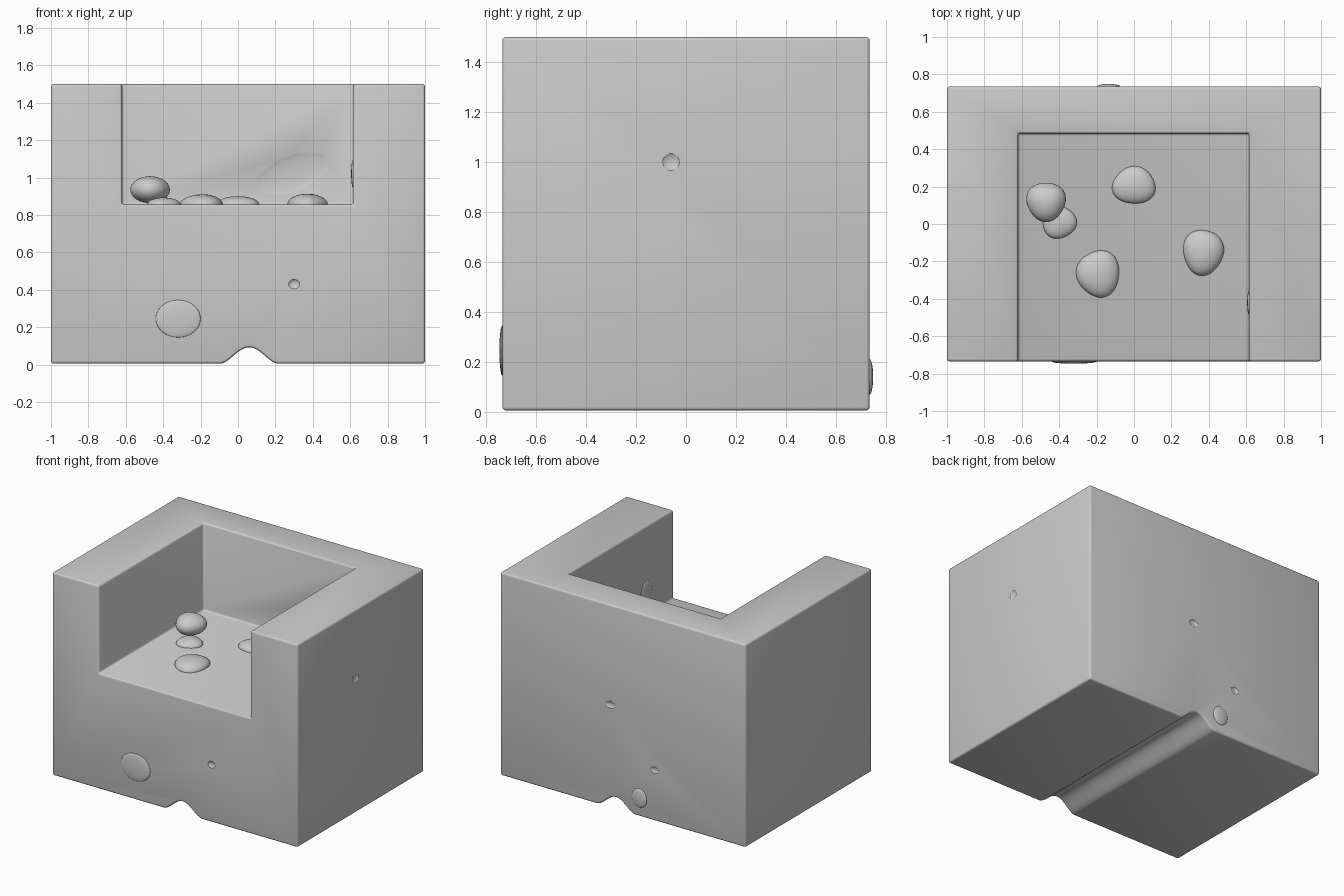
import bpy, bmesh, math
from mathutils import Vector

if "Cube" in bpy.data.objects:
    bpy.data.objects.remove(bpy.data.objects["Cube"])

X, Y, Z0, Z1 = 1.0, 0.735, 0.005, 1.5
FLOOR = 0.855


def new_object(name, bm):
    bmesh.ops.recalc_face_normals(bm, faces=bm.faces)
    mesh = bpy.data.meshes.new(name)
    bm.to_mesh(mesh)
    bm.free()
    ob = bpy.data.objects.new(name, mesh)
    bpy.context.collection.objects.link(ob)
    return ob


def box(name, lo, hi):
    bm = bmesh.new()
    bmesh.ops.create_cube(bm, size=1)
    for v in bm.verts:
        v.co = Vector([(a + b) / 2 + c * (b - a) for a, b, c in zip(lo, hi, v.co)])
    return new_object(name, bm)


def pebble(name, loc, radii, turn=(0, 0, 0), wobble=0.05, phase=0.0, seg=32):
    bm = bmesh.new()
    bmesh.ops.create_uvsphere(bm, u_segments=seg, v_segments=seg // 2, radius=1)
    for v in bm.verts:
        a = math.atan2(v.co.y, v.co.x)
        k = 1 + wobble * (1 - v.co.z ** 2) * math.sin(3 * a + phase)
        v.co = Vector([c * r * k for c, r in zip(v.co, radii)])
    for f in bm.faces:
        f.smooth = True
    ob = new_object(name, bm)
    ob.location, ob.rotation_euler = loc, turn
    return ob


def apply(ob, mod):
    bpy.context.view_layer.objects.active = ob
    bpy.ops.object.modifier_apply(modifier=mod.name)


def cut(ob, cutter):
    mod = ob.modifiers.new("cut", 'BOOLEAN')
    mod.operation, mod.solver, mod.object = 'DIFFERENCE', 'EXACT', cutter
    cutter.hide_render = True
    bpy.context.view_layer.update()
    apply(ob, mod)
    bpy.data.objects.remove(cutter)


# Main block: front outline with the drain groove, extruded front to back
n = 20
outline = [(-X, Z0)]
for i in range(n + 1):
    t = i / n
    wave = (0.5 - 0.5 * math.cos(2 * math.pi * t)) ** 0.8
    outline.append((-0.09 + 0.3 * t, Z0 + (0.092 - Z0) * wave))
outline += [(X, Z0), (X, Z1), (-X, Z1)]
bm = bmesh.new()
face = bm.faces.new([bm.verts.new((x, -Y, z)) for x, z in outline])
ext = bmesh.ops.extrude_face_region(bm, geom=[face])
bmesh.ops.translate(bm, vec=(0, 2 * Y, 0),
                    verts=[g for g in ext["geom"] if isinstance(g, bmesh.types.BMVert)])
body = new_object("armchair_block", bm)

# Seat recess, open at the front and top
cut(body, box("seat_recess_cutter", (-0.62, -1, FLOOR), (0.615, 0.485, 2)))

# Softened edges
bev = body.modifiers.new("soft", 'BEVEL')
bev.width, bev.segments, bev.limit_method, bev.angle_limit = 0.014, 3, 'ANGLE', math.radians(50)
apply(body, bev)

# Small surface dents and the shallow leaf-shaped dent on the recess back wall
dents = [((0.30, -Y - 0.01, 0.43), (0.035, 0.02, 0.03)),
         ((X + 0.01, -0.06, 1.0), (0.02, 0.04, 0.04)),
         ((0.10, Y + 0.01, 0.765), (0.045, 0.02, 0.03)),
         ((-0.26, Y + 0.01, 0.38), (0.04, 0.02, 0.03))]
for loc, radii in dents:
    cut(body, pebble("dent_cutter", loc, radii, wobble=0, seg=16))
cut(body, pebble("wall_dent_cutter", (0.29, 0.475, 1.02), (0.24, 0.02, 0.11),
                 turn=(0, -0.35, 0), wobble=0))

# Pebbles resting on and sunk into the seat
stones = [(-0.47, 0.12, 0.935, 0.105, 0.105, 0.072),
          (-0.40, 0.01, FLOOR, 0.09, 0.088, 0.038),
          (0.0, 0.205, FLOOR, 0.115, 0.1, 0.045),
          (-0.19, -0.265, FLOOR, 0.115, 0.125, 0.055),
          (0.37, -0.15, FLOOR, 0.108, 0.122, 0.058)]
for i, (x, y, z, rx, ry, rz) in enumerate(stones):
    pebble(f"seat_pebble_{i + 1}", (x, y, z), (rx, ry, rz), phase=i * 1.7)

# Low bumps on the outer and inner walls
pebble("front_bump", (-0.32, -Y, 0.245), (0.12, 0.012, 0.1), wobble=0)
pebble("back_bump", (-0.135, Y, 0.14), (0.06, 0.014, 0.07), wobble=0)
pebble("arm_bump", (0.615, -0.42, 1.02), (0.01, 0.065, 0.075), wobble=0)

# Smooth shading with sharp edges kept on the block
bpy.ops.object.select_all(action='DESELECT')
body.select_set(True)
bpy.context.view_layer.objects.active = body
bpy.ops.object.shade_smooth_by_angle(angle=math.radians(35))
